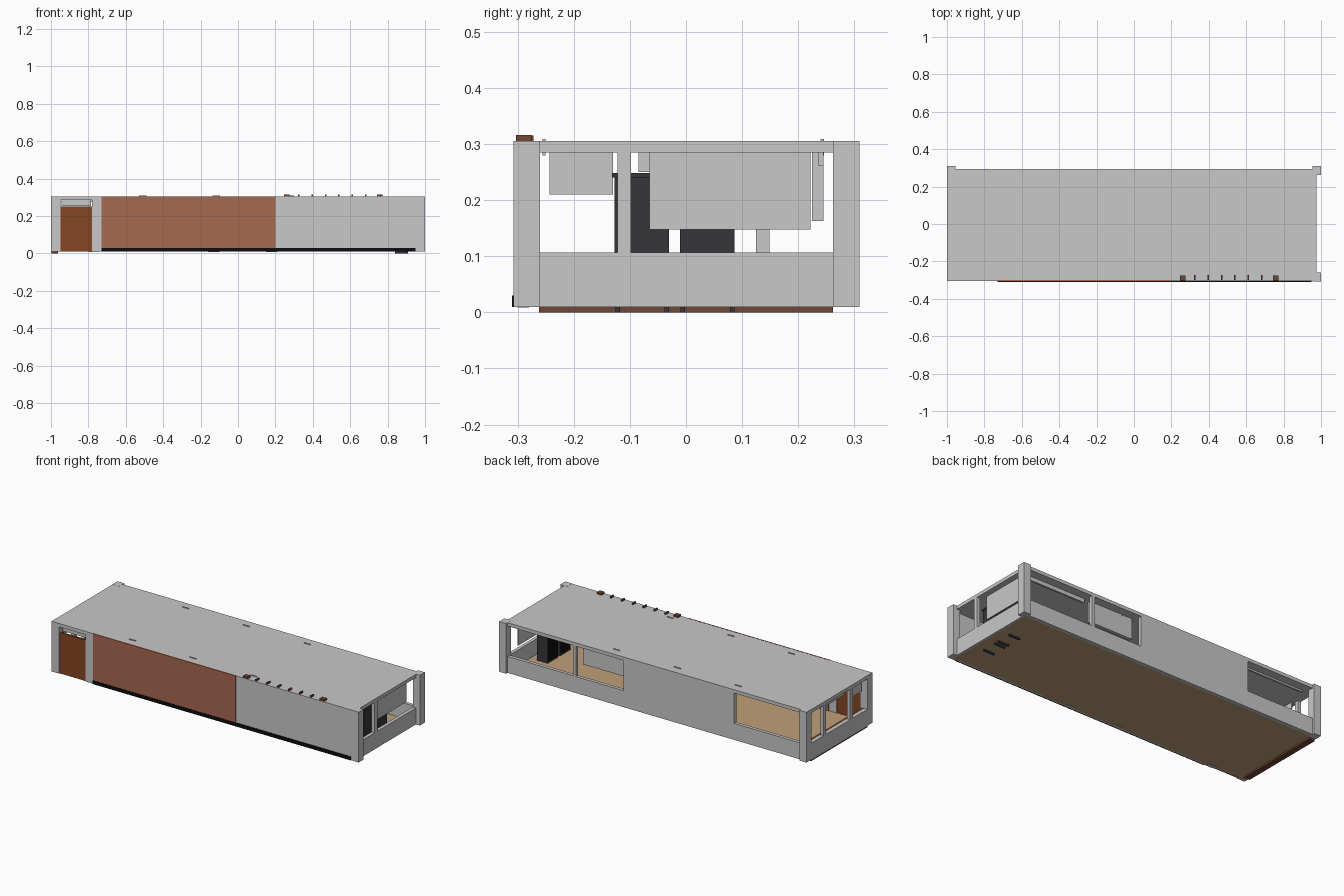
import bpy


def material(name, rgb):
    m = bpy.data.materials.new(name)
    m.diffuse_color = (*rgb, 1)
    return m


GREY = material("light grey", (0.58, 0.58, 0.58))
BRICK = material("brick red", (0.39, 0.138, 0.08))
DOOR = material("door brown", (0.235, 0.061, 0.017))
WOOD = material("dark wood", (0.17, 0.061, 0.032))
TAN = material("floor tan", (0.53, 0.35, 0.195))
BLACK = material("black", (0.004, 0.004, 0.004))
DARK = material("charcoal", (0.036, 0.036, 0.043))


def box(name, x0, x1, y0, y1, z0, z1, mat):
    v = [(x, y, z) for x in (x0, x1) for y in (y0, y1) for z in (z0, z1)]
    f = [(0, 1, 3, 2), (4, 6, 7, 5), (0, 4, 5, 1), (2, 3, 7, 6), (0, 2, 6, 4), (1, 5, 7, 3)]
    me = bpy.data.meshes.new(name)
    me.from_pydata(v, [], f)
    me.materials.append(mat)
    ob = bpy.data.objects.new(name, me)
    bpy.context.collection.objects.link(ob)
    return ob


BOT, SILL, HEAD, TOP = 0.01, 0.107, 0.285, 0.305

# Floor and roof
box("floor", -0.99, 0.965, -0.295, 0.285, BOT, 0.016, TAN)
box("roof", -1, 0.975, -0.305, 0.295, HEAD, TOP, GREY)

# Corner pillars
box("front_right_pillar", 0.955, 1, -0.307, -0.26, BOT, TOP + 0.0005, GREY)
box("back_right_pillar", 0.955, 1, 0.262, 0.309, BOT, TOP + 0.0005, GREY)
box("back_left_pillar", -1, -0.955, 0.262, 0.309, BOT, TOP + 0.0005, GREY)
box("front_left_pillar", -1, -0.95, -0.305, -0.26, BOT, HEAD, GREY)

# End walls: low wall, window posts
for side, x0, x1, posts in (("right", 0.955, 0.975, [-0.11]),
                            ("left", -1, -0.98, [-0.11, 0.137])):
    box(side + "_low_wall", x0, x1, -0.26, 0.262, BOT, SILL, GREY)
    for y in posts:
        box(side + "_window_post", x0, x1, y - 0.012, y + 0.012, SILL, HEAD, GREY)

# Back wall with two windows
box("back_low_wall", -0.955, 0.955, 0.275, 0.295, BOT, SILL, GREY)
box("back_solid_wall", -0.52, 0.2, 0.275, 0.295, SILL, HEAD, GREY)
box("back_window_post", 0.51, 0.53, 0.275, 0.295, SILL, HEAD, GREY)

# Front wall
box("front_wall_main", -0.73, 0.955, -0.305, -0.285, BOT, HEAD, GREY)
box("front_wall_jamb", -0.78, -0.73, -0.305, -0.285, BOT, HEAD, GREY)
box("brick_panel_outside", -0.73, 0.2, -0.307, -0.3, BOT, TOP + 0.0005, BRICK)
box("brick_panel_inside", -0.73, 0.2, -0.29, -0.282, 0.016, HEAD, BRICK)
box("front_baseboard", -0.73, 0.95, -0.31, -0.304, BOT, 0.03, BLACK)

# Front door and the blind above it
box("front_door", -0.95, -0.78, -0.3, -0.288, BOT, 0.25, DOOR)
box("transom_blind", -0.945, -0.785, -0.283, -0.275, 0.255, HEAD, GREY)

# Low wooden bench along the left windows
box("window_bench", -0.998, -0.962, -0.262, 0.262, 0, 0.0095, WOOD)
box("window_bench_top", -0.98, -0.962, -0.262, 0.262, 0.016, 0.104, WOOD)

# Roller blinds
box("right_blind", 0.935, 0.941, -0.065, 0.222, 0.148, HEAD, GREY)
box("left_blind_front", -0.972, -0.966, -0.243, -0.13, 0.21, HEAD, GREY)
box("left_blind_middle", -0.972, -0.966, -0.085, 0.115, 0.25, HEAD, GREY)
box("back_blind_low", 0.22, 0.5, 0.225, 0.245, 0.163, HEAD, GREY)
box("back_blind_high", 0.54, 0.92, 0.235, 0.245, 0.262, HEAD, GREY)
box("back_left_blind", -0.93, -0.54, 0.235, 0.245, 0.275, HEAD, GREY)

# Tall dark cabinets on runner feet
for y0 in (-0.127, -0.011):
    y1 = y0 + 0.097
    box("cabinet", 0.84, 0.91, y0, y1, 0.016, 0.24, DARK)
    box("cabinet_top", 0.836, 0.914, y0 - 0.005, y1 + 0.004, 0.24, 0.248, DARK)
    box("cabinet_door", 0.835, 0.84, y0 + 0.008, y1 - 0.008, 0.03, 0.23, BLACK)
    for y in (y0 + 0.005, y1 - 0.004):
        box("cabinet_foot", 0.84, 0.91, y - 0.004, y + 0.004, 0, 0.016, DARK)

# Slatted wooden screen at the front wall, tops showing above the roof
for x in (0.26, 0.757):
    box("screen_post", x - 0.015, x + 0.015, -0.303, -0.275, 0.016, 0.316, WOOD)
for i in range(6):
    x = 0.325 + 0.0715 * i
    box("screen_slat", x - 0.004, x + 0.004, -0.3, -0.272, 0.016, 0.315, WOOD)

# Small fixture tops on the roof
for x, y in ((-0.51, -0.253), (-0.115, -0.253), (0.28, -0.253),
             (-0.51, 0.243), (-0.115, 0.243), (0.28, 0.243)):
    box("roof_fixture", x - 0.02, x + 0.02, y - 0.003, y + 0.003, 0.28, 0.309, GREY)

# Small plates under the front edge of the floor
for x in (0.18, -0.13, -0.77):
    box("floor_plate", x - 0.03, x + 0.03, -0.3, -0.28, 0.0085, 0.012, GREY)
